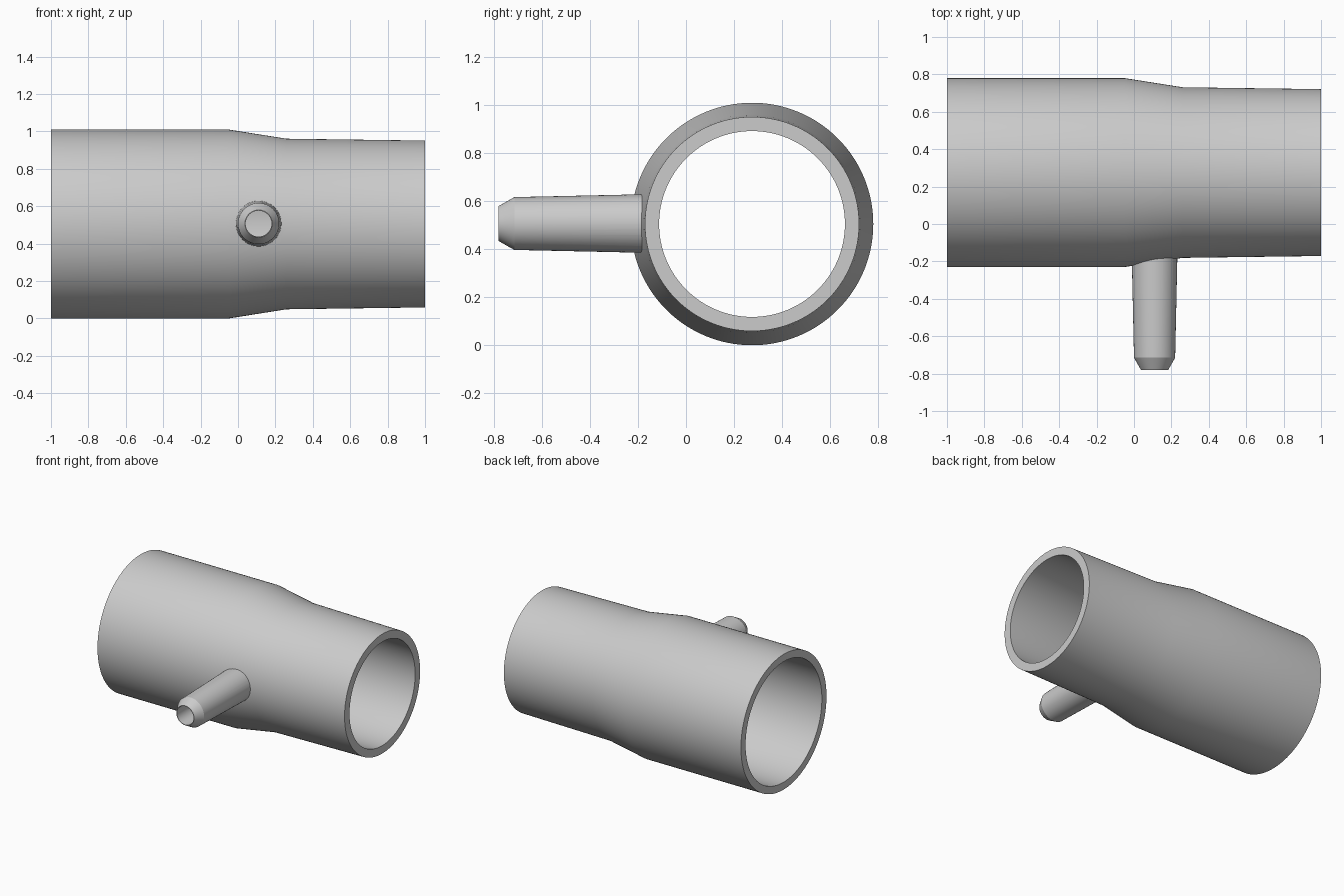
import bpy
import bmesh
import math
from mathutils import Matrix, Vector

cube = bpy.data.objects.get("Cube")
if cube:
    bpy.data.objects.remove(cube)

AXIS = Vector((0, 0.275, 0.505))       # centre of the main tube
BRANCH = Vector((0.11, 0, 0.507))      # centre of the side spout

grey = bpy.data.materials.new("light_grey")
grey.use_nodes = True
colour = (0.6, 0.6, 0.6, 1)
grey.diffuse_color = colour
grey.node_tree.nodes["Principled BSDF"].inputs["Base Color"].default_value = colour


def lathe(name, outer, inner, centre, turn, steps):
    """Revolve (position, radius) profiles; without an inner one the ends are capped."""
    bm = bmesh.new()
    profile = outer + inner[::-1]
    rings = []
    for pos, radius in profile:
        ring = []
        for i in range(steps):
            a = math.tau * i / steps
            ring.append(bm.verts.new((pos, radius * math.cos(a), radius * math.sin(a))))
        rings.append(ring)
    pairs = list(zip(rings, rings[1:]))
    if inner:
        pairs.append((rings[-1], rings[0]))
    else:
        bm.faces.new(rings[0])
        bm.faces.new(rings[-1])
    for a, b in pairs:
        for i in range(steps):
            j = (i + 1) % steps
            bm.faces.new((a[i], a[j], b[j], b[i]))
    bmesh.ops.transform(bm, matrix=Matrix.Translation(centre) @ turn, verts=bm.verts)
    bmesh.ops.recalc_face_normals(bm, faces=bm.faces)
    mesh = bpy.data.meshes.new(name)
    bm.to_mesh(mesh)
    bm.free()
    mesh.materials.append(grey)
    obj = bpy.data.objects.new(name, mesh)
    bpy.context.collection.objects.link(obj)
    return obj


def cut(obj, cutter):
    """Subtract the cutter, then remove it."""
    bpy.ops.object.select_all(action='DESELECT')
    bpy.context.view_layer.objects.active = obj
    obj.select_set(True)
    mod = obj.modifiers.new("cut", 'BOOLEAN')
    mod.operation = 'DIFFERENCE'
    mod.solver = 'EXACT'
    mod.object = cutter
    bpy.ops.object.modifier_apply(modifier=mod.name)
    bpy.ops.object.shade_smooth_by_angle(angle=math.radians(25))
    bpy.data.objects.remove(cutter)


along_x = Matrix.Identity(4)
along_y = Matrix.Rotation(math.pi / 2, 4, 'Z')

# Main tube: wide socket, short cone, slightly tapered narrow end
shell = [(-1, 0.505), (-0.05, 0.505), (0.26, 0.456), (1, 0.446)]
lining = [(-1, 0.45), (-0.05, 0.448), (0.26, 0.397), (1, 0.387)]
main_tube = lathe("main_tube", shell, lining, AXIS, along_x, 128)

# Side spout: tapered hollow pipe with a chamfered tip
spout_shell = [(-0.78, 0.073), (-0.715, 0.11), (-0.08, 0.124)]
spout_bore = [(-0.78, 0.069), (-0.08, 0.069)]
side_spout = lathe("side_spout", spout_shell, spout_bore, BRANCH, along_y, 64)

# Trim the spout to the tube surface and open the bore through the wall
cut(side_spout, lathe("tube_cutter", shell, [], AXIS, along_x, 128))
cut(main_tube, lathe("bore_cutter", [(-0.4, 0.069), (0.1, 0.069)], [], BRANCH, along_y, 64))
